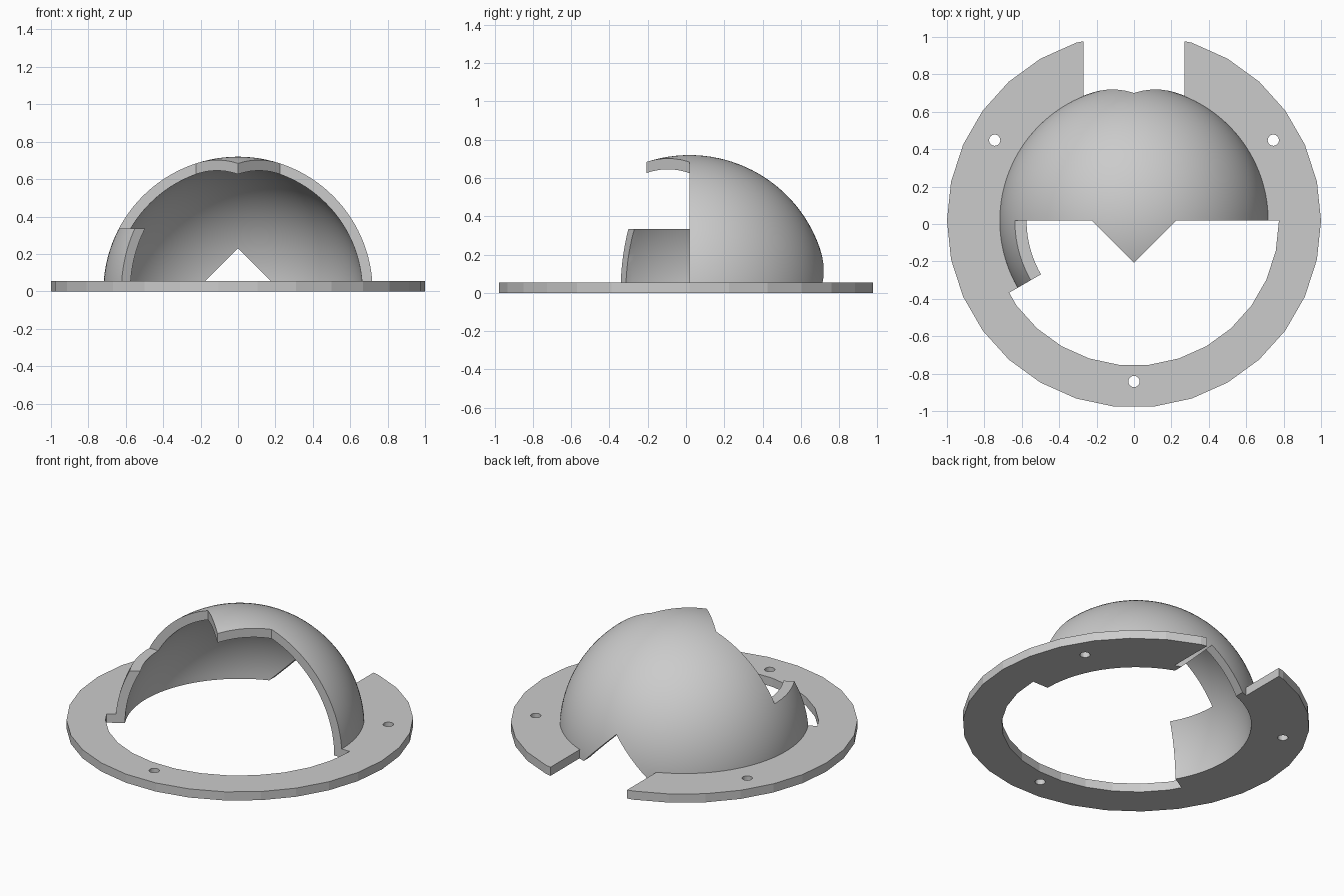
import bpy, bmesh
from math import cos, sin, radians
from mathutils import Matrix

cube = bpy.data.objects.get("Cube")
if cube:
    bpy.data.objects.remove(cube, do_unlink=True)

OFFSET_Y = 0.018      # centre of the round parts
OUTER, INNER = 0.72, 0.665
RING_H = 0.055
FLAP_TOP = 0.335
PRONG = 0.225

grey = bpy.data.materials.new("light_grey")
grey.use_nodes = True
grey.diffuse_color = (0.6, 0.6, 0.6, 1)
grey.node_tree.nodes["Principled BSDF"].inputs["Base Color"].default_value = (0.6, 0.6, 0.6, 1)


def finish(name, bm):
    bmesh.ops.recalc_face_normals(bm, faces=bm.faces)
    mesh = bpy.data.meshes.new(name)
    bm.to_mesh(mesh)
    bm.free()
    mesh.materials.append(grey)
    obj = bpy.data.objects.new(name, mesh)
    bpy.context.collection.objects.link(obj)
    return obj


def prism(name, points, low, high, along_y=False):
    """Extrude a flat outline along z, or along y when asked."""
    bm = bmesh.new()
    face = bm.faces.new([bm.verts.new((x, y, low)) for x, y in points])
    extruded = bmesh.ops.extrude_face_region(bm, geom=[face])["geom"]
    top = [v for v in extruded if isinstance(v, bmesh.types.BMVert)]
    bmesh.ops.translate(bm, verts=top, vec=(0, 0, high - low))
    if along_y:
        swap = Matrix(((1, 0, 0), (0, 0, 1), (0, 1, 0))).to_4x4()
        bmesh.ops.transform(bm, matrix=swap, verts=bm.verts)
    return finish(name, bm)


def ball(name, radius):
    bm = bmesh.new()
    bmesh.ops.create_uvsphere(bm, u_segments=120, v_segments=60, radius=radius)
    return finish(name, bm)


def polar(radius, degrees, cx=0, cy=0):
    a = radians(degrees)
    return (cx + radius * cos(a), cy + radius * sin(a))


def circle(radius, sides, cx=0, cy=0):
    return [polar(radius, 360 * i / sides, cx, cy) for i in range(sides)]


def box(x, y0, y1):
    return [(-x, y0), (x, y0), (x, y1), (-x, y1)]


def cut(target, *cutters):
    """Subtract each cutter, then discard it."""
    bpy.context.view_layer.objects.active = target
    for cutter in cutters:
        cutter.hide_render = True
        mod = target.modifiers.new("cut", "BOOLEAN")
        mod.operation, mod.solver, mod.object = "DIFFERENCE", "EXACT", cutter
        bpy.ops.object.modifier_apply(modifier=mod.name)
        bpy.data.objects.remove(cutter, do_unlink=True)


# Dome shell: open front with a pointed prong on top and a low side flap
dome = ball("dome_shell", OUTER)
front_high = [(-1, 0), (-PRONG, 0), (0, -PRONG), (PRONG, 0), (1, 0), (1, -1), (-1, -1)]
front_low = [(0, 0), polar(1.2, 210), (-1.2, -1.2), (1.2, -1.2), (1.2, 0)]
tunnel = [(-0.23, 0), (0, -0.23), (0.23, 0), (0, 0.23)]
cut(dome,
    ball("hollow_cutter", INNER),
    prism("base_cutter", box(1, -1, 1), -1, 0),
    prism("front_high_cutter", front_high, FLAP_TOP, 1),
    prism("front_low_cutter", front_low, -0.5, 0.5),
    prism("tunnel_cutter", tunnel, 0.3, 1, along_y=True))

# Flat base ring: wider opening at the front, slot at the back, screw holes
ring = prism("base_ring", circle(1, 30), 0, RING_H)
opening = [(0, 0), polar(0.775 * cos(radians(6)), 210)]
opening += [polar(0.775, a) for a in range(216, 361, 12)]
cut(ring,
    ball("ring_bore_cutter", 0.7),
    prism("opening_cutter", opening, -0.1, 0.2),
    prism("slot_cutter", box(0.27, 0.5, 1.2), -0.1, 0.2),
    *[prism("screw_hole_cutter", circle(0.03, 24, *polar(0.86, a)), -0.1, 0.2)
      for a in (30, 150, 270)])

for obj in (dome, ring):
    obj.location.y = OFFSET_Y

# Smooth the curved shell, keep the ring faceted
bpy.ops.object.select_all(action="DESELECT")
dome.select_set(True)
bpy.context.view_layer.objects.active = dome
bpy.ops.object.shade_smooth_by_angle(angle=radians(25))
